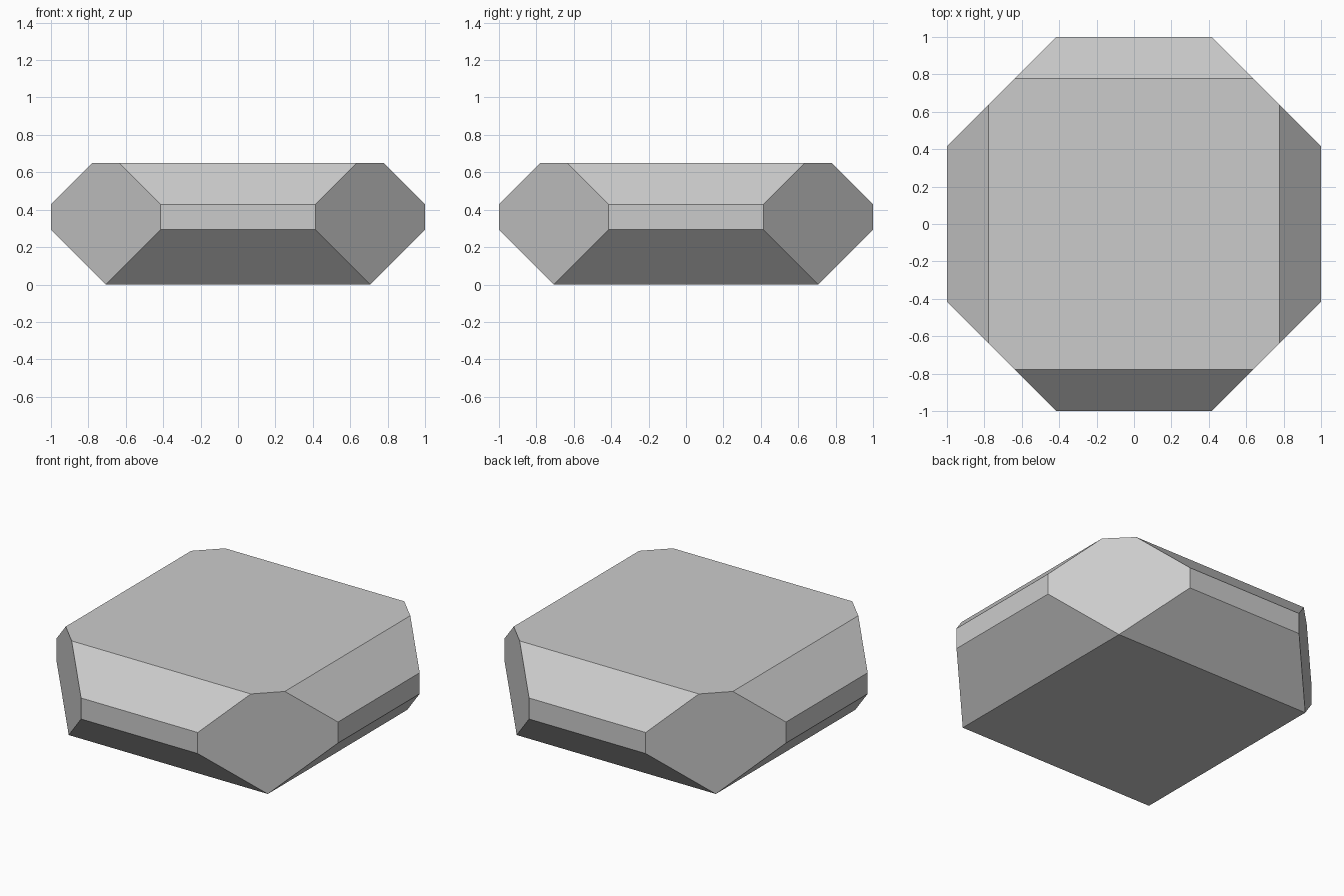
import bpy, bmesh, math

if "Cube" in bpy.data.objects:
    bpy.data.objects.remove(bpy.data.objects["Cube"])

# Faceted block: octagonal plan with 45 degree chamfers above and below a short belt
R2 = math.sqrt(2)
LEVELS = [(0.0, R2 / 2), (1 - R2 / 2, 1.0), (0.428, 1.0), (0.65, 0.778)]  # height, half width

bm = bmesh.new()
for z, a in LEVELS:
    b = R2 - a  # where the vertical diagonal corner face meets the side
    for sx in (-1, 1):
        for sy in (-1, 1):
            for x, y in ((a, min(a, b)), (min(a, b), a)):
                bm.verts.new((sx * x, sy * y, z))

# Skin the outline levels and merge coplanar triangles into flat facets
bmesh.ops.remove_doubles(bm, verts=bm.verts[:], dist=1e-4)
bmesh.ops.convex_hull(bm, input=bm.verts[:])
bmesh.ops.dissolve_limit(bm, angle_limit=math.radians(1),
                         verts=bm.verts[:], edges=bm.edges[:])
bmesh.ops.recalc_face_normals(bm, faces=bm.faces[:])

mesh = bpy.data.meshes.new("faceted_block")
bm.to_mesh(mesh)
bm.free()
bpy.context.collection.objects.link(bpy.data.objects.new("faceted_block", mesh))
